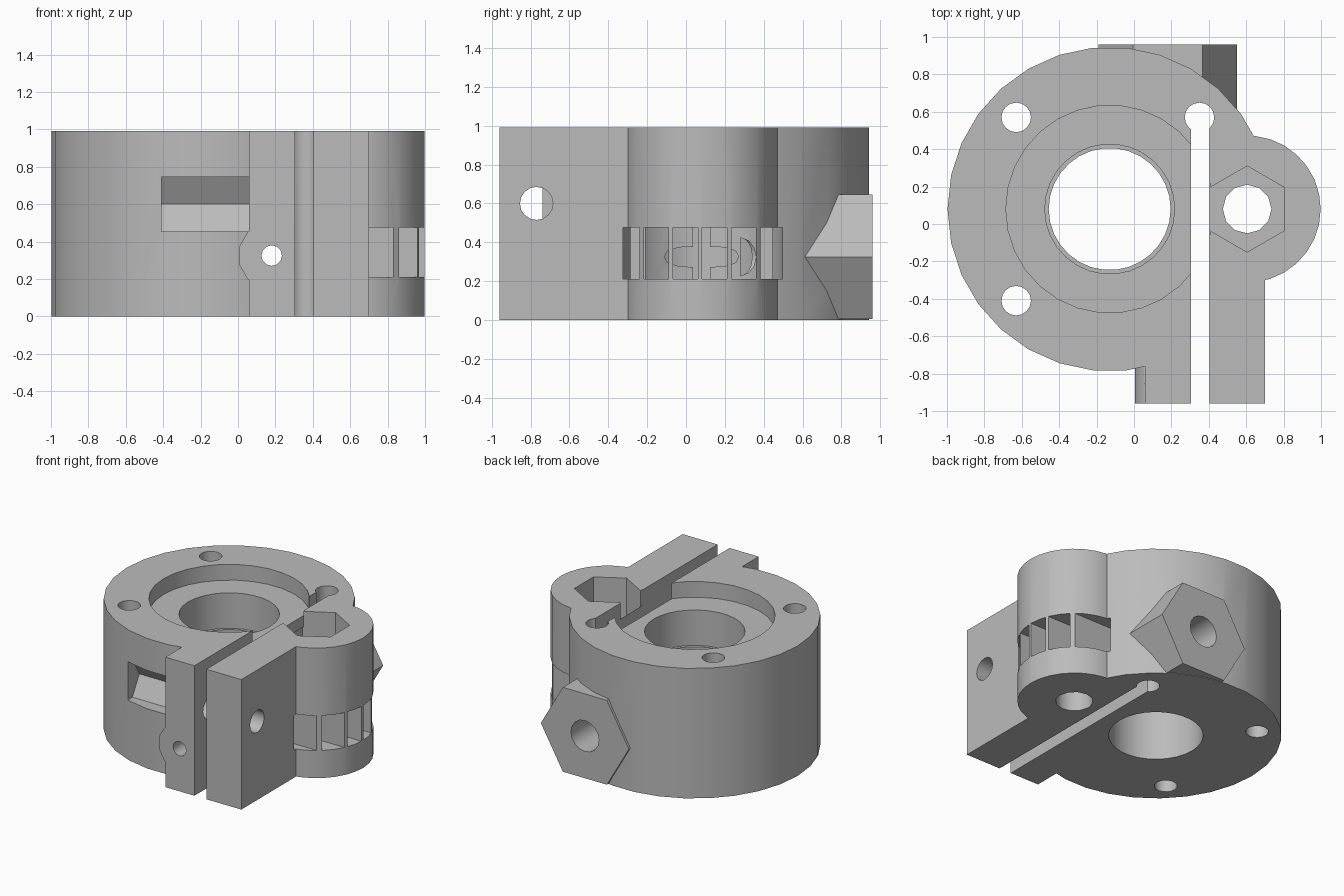
import bpy, bmesh, math
from mathutils import Matrix, Vector

if "Cube" in bpy.data.objects:
    bpy.data.objects.remove(bpy.data.objects["Cube"], do_unlink=True)

grey = bpy.data.materials.new("plain_grey")
grey.use_nodes = True
colour = (0.5, 0.5, 0.5, 1)
grey.diffuse_color = colour
grey.node_tree.nodes["Principled BSDF"].inputs["Base Color"].default_value = colour

HEIGHT = 0.99
TURN = {"x": Matrix.Rotation(math.pi / 2, 4, "Y"),
        "y": Matrix.Rotation(-math.pi / 2, 4, "X"),
        "z": Matrix.Identity(4)}


def finish(name, bm):
    mesh = bpy.data.meshes.new(name)
    bmesh.ops.recalc_face_normals(bm, faces=bm.faces)
    bm.to_mesh(mesh)
    bm.free()
    mesh.materials.append(grey)
    obj = bpy.data.objects.new(name, mesh)
    bpy.context.collection.objects.link(obj)
    return obj


def box(name, low, high):
    low, high = Vector(low), Vector(high)
    bm = bmesh.new()
    bmesh.ops.create_cube(bm, size=1)
    bmesh.ops.scale(bm, vec=high - low, verts=bm.verts)
    bmesh.ops.translate(bm, vec=(low + high) / 2, verts=bm.verts)
    return finish(name, bm)


def prism(name, axis, middle, start, end, radius, sides, spin=0):
    """Prism along an axis; middle is the centre in the other two axes."""
    bm = bmesh.new()
    bmesh.ops.create_cone(bm, cap_ends=True, segments=sides, radius1=radius,
                          radius2=radius, depth=end - start)
    # Put a corner on the local x axis, then apply the wanted spin
    bm.verts.ensure_lookup_table()
    first = math.atan2(bm.verts[0].co.y, bm.verts[0].co.x)
    turn = TURN[axis] @ Matrix.Rotation(math.radians(spin) - first, 4, "Z")
    bmesh.ops.transform(bm, matrix=turn, verts=bm.verts)
    spot = list(middle)
    spot.insert("xyz".index(axis), (start + end) / 2)
    bmesh.ops.translate(bm, vec=spot, verts=bm.verts)
    return finish(name, bm)


def combine(target, other, operation):
    mod = target.modifiers.new(operation.lower(), "BOOLEAN")
    mod.operation = operation
    mod.solver = "EXACT"
    mod.object = other
    bpy.context.view_layer.objects.active = target
    bpy.ops.object.modifier_apply(modifier=mod.name)
    bpy.data.objects.remove(other, do_unlink=True)


CENTRE = (-0.13, 0.08)
WHEEL = (0.605, 0.08)
SCREW = (0.18, 0.325)
PINCH = (-0.77, 0.6)

# Solid parts: round housing, side boss, clamp arms, front and rear screw bosses
body = prism("clamp_body", "z", CENTRE, 0, HEIGHT, 0.867, 30)
for part in (
    prism("side_boss", "z", WHEEL, 0, HEIGHT, 0.393, 30),
    box("clamp_arms", (0.06, -0.96, 0), (0.7, 0.05, HEIGHT)),
    prism("front_screw_boss", "y", SCREW, -0.96, -0.6, 0.18, 12, 15),
    prism("rear_hex_boss", "y", SCREW, 0.45, 0.96, 0.371, 6),
):
    combine(body, part, "UNION")

# Thumbwheel chamber, split by thin upright ribs
chamber = prism("wheel_chamber", "z", WHEEL, 0.21, 0.475, 0.418, 30)
for i in range(-2, 3):
    y = 0.072 + i * 0.15
    combine(chamber, box("rib", (0, y - 0.011, 0), (1.2, y + 0.011, 0.8)),
            "DIFFERENCE")

cuts = [
    chamber,
    # Stepped centre bore
    prism("bearing_seat", "z", CENTRE, 0.87, 1.2, 0.555, 30),
    prism("upper_bore", "z", CENTRE, 0.6, 1.1, 0.347, 30),
    prism("lower_bore", "z", CENTRE, -0.1, 1.1, 0.326, 30),
    # Clamp slit
    box("slit", (0.305, -1.1, -0.1), (0.405, 0.57, 1.1)),
    # Wheel axle hole and hexagon pocket
    prism("axle_hole", "z", WHEEL, -0.1, 1.1, 0.13, 12),
    prism("hex_pocket", "z", WHEEL, 0.68, 1.1, 0.23, 6, 30),
    # Pinch bolt with its nut pocket
    prism("pinch_hole", "x", PINCH, -0.3, 0.9, 0.085, 16),
    prism("nut_pocket", "x", PINCH, -0.41, 0.058, 0.168, 6, 90),
    # Lengthwise screw hole, wider at the rear
    prism("screw_hole", "y", SCREW, -1.1, 0.5, 0.055, 12),
    prism("screw_recess", "y", SCREW, 0.28, 1.1, 0.118, 16),
]
# Mounting holes
for spot in ((-0.63, 0.57), (-0.63, -0.41), (0.35, 0.57)):
    cuts.append(prism("mount_hole", "z", spot, -0.1, 1.1, 0.079, 16))
for cutter in cuts:
    combine(body, cutter, "DIFFERENCE")

bpy.ops.object.select_all(action="DESELECT")
body.select_set(True)
bpy.context.view_layer.objects.active = body
bpy.ops.object.shade_smooth_by_angle(angle=math.radians(32))
